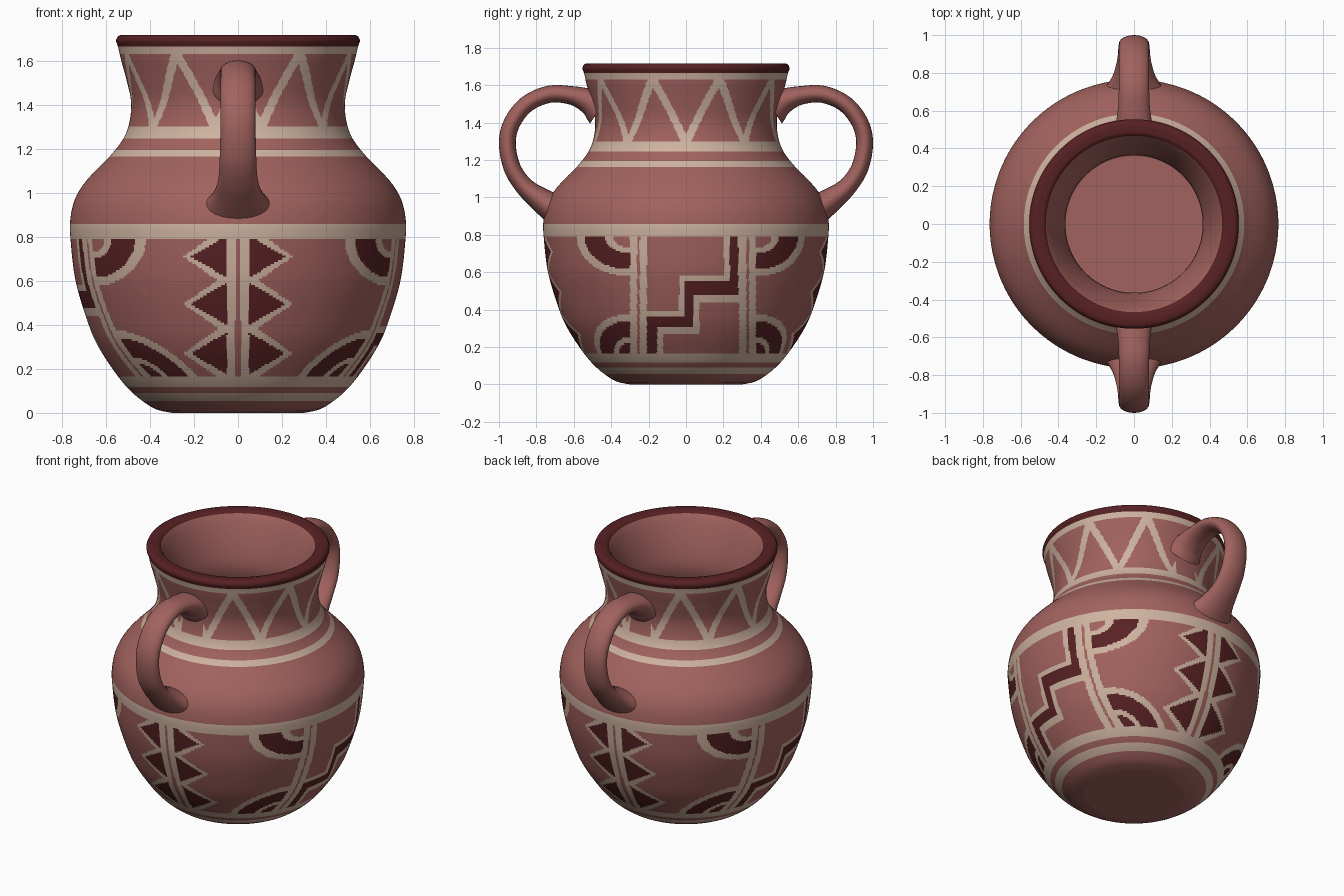
import bpy, bmesh, math
from mathutils import Vector

if "Cube" in bpy.data.objects:
    bpy.data.objects.remove(bpy.data.objects["Cube"])

SEG = 540
CLAY, CREAM, DARK = 0, 1, 2


def material(name, rgb):
    m = bpy.data.materials.new(name)
    m.diffuse_color = (*rgb, 1)
    m.use_nodes = True
    m.node_tree.nodes["Principled BSDF"].inputs["Base Color"].default_value = m.diffuse_color
    return m


mats = [material("terracotta", (0.36, 0.123, 0.112)),
        material("cream_slip", (0.62, 0.45, 0.35)),
        material("dark_maroon", (0.095, 0.015, 0.017))]


def spline(points, steps):
    """Catmull-Rom samples through points of any dimension."""
    pts = [Vector(p) for p in points]
    pts = [2 * pts[0] - pts[1]] + pts + [2 * pts[-1] - pts[-2]]
    out = []
    for a, b, c, d in zip(pts, pts[1:], pts[2:], pts[3:]):
        for i in range(steps):
            t = i / steps
            out.append(0.5 * (2 * b + (c - a) * t + (2 * a - 5 * b + 4 * c - d) * t * t
                              + (3 * b - a - 3 * c + d) * t ** 3))
    return out + [pts[-2]]


# Outer and inner pot profiles as (radius, height)
outer = spline([(.30, 0), (.37, .015), (.43, .05), (.49, .1), (.55, .17), (.63, .29), (.68, .4),
                (.74, .6), (.764, .8), (.764, .88), (.747, .96), (.71, 1.03), (.65, 1.1),
                (.58, 1.17), (.52, 1.25), (.493, 1.33), (.488, 1.42), (.51, 1.52),
                (.532, 1.6), (.547, 1.665), (.556, 1.69), (.548, 1.71)], 10)
inner = spline([(.535, 1.717), (.49, 1.715), (.468, 1.7), (.42, 1.6), (.38, 1.48), (.365, 1.38),
                (.39, 1.28), (.46, 1.17), (.58, 1.05), (.65, .88), (.64, .7), (.58, .4),
                (.46, .15), (.36, .09)], 2)


def radius_at(z):
    for a, b in zip(outer, outer[1:]):
        if a.y <= z <= b.y:
            return a.x + (b.x - a.x) * (z - a.y) / max(b.y - a.y, 1e-6)
    return outer[-1].x


# Painted horizontal bands: (top height, colour or pattern, rows)
BANDS = [(.055, CLAY, 6), (.09, CREAM, 2), (.118, CLAY, 2), (.165, CREAM, 3), (.79, "body", 66),
         (.857, CREAM, 4), (1.164, CLAY, 14), (1.195, CREAM, 2), (1.246, CLAY, 3),
         (1.30, CREAM, 3), (1.63, "neck", 36), (1.665, CREAM, 3), (1.71, DARK, 5)]

# Stepped dark motif as boxes (v0, z0, v1, z1) in the side panel
STEPS = [(-.21, .1, -.155, .36), (-.21, .305, .04, .36), (-.005, .305, .04, .55),
         (-.005, .475, .28, .55), (.235, .475, .28, .85)]


def in_steps(v, z, grow):
    return any(a - grow < v < c + grow and b - grow < z < d + grow for a, b, c, d in STEPS)


def quarter_fan(d, dz, core):
    """Quarter-round motif: angle and height distances from its corner."""
    q = math.hypot(d / math.radians(27), dz / .21)
    if q > 1:
        return CLAY
    if q > .83 or .28 < q < .42:
        return CREAM
    return DARK if q >= .42 else core


def body_pattern(x, y, z):
    # zigzag triangles under each handle
    u = abs(x)
    if u < .05:
        return CREAM if u > .012 else CLAY
    t = min(abs(z - c) for c in (.27, .495, .71)) / .11
    if u < .05 + .165 * (1 - 1.15 * t):
        return DARK
    if u < .09 + .16 * (1 - t):
        return CREAM
    # side panels repeat after half a turn
    if x < 0:
        x, y = -x, -y
    r, ang = math.hypot(x, y), math.atan2(y, x)
    if -.30 <= y <= .375:
        if y < -.21 or y > .285:
            return CLAY if abs(y + .255) < .007 or abs(y - .331) < .007 else CREAM
        if in_steps(y, z, 0):
            return DARK
        return CREAM if in_steps(y, z, .032) else CLAY
    d = -ang - math.asin(.30 / r) if y < 0 else ang - math.asin(.375 / r)
    if z > .48:
        return quarter_fan(d, .79 - z, CLAY)
    return quarter_fan(d, z - .165, DARK)


def neck_pattern(x, y, z):
    # zigzag line: low points at 0, 39 and 78 degrees from each side
    a = abs(math.degrees(math.atan2(y, abs(x))))
    if a > 81:
        return CLAY
    p = a % 39
    p = min(p, 39 - p)
    target = 19.5 * (z - 1.29) / .345
    return CREAM if abs(p - target) < 2.7 else CLAY


# Pot body: one lathed skin, coloured face by face
rings, kinds, z0 = [(outer[0].x, 0)], [], 0
for top, kind, rows in BANDS:
    for i in range(1, rows + 1):
        z = z0 + (top - z0) * i / rows
        rings.append((radius_at(z), z))
        kinds.append(kind)
    z0 = top
for i, p in enumerate(inner):
    rings.append((p.x, p.y))
    kinds.append(DARK if i < 5 else CLAY)

circle = [(math.cos(2 * math.pi * j / SEG), math.sin(2 * math.pi * j / SEG)) for j in range(SEG)]
verts = [(r * .997 * c, r * .997 * s, z) for r, z in rings for c, s in circle]
faces, colours = [], []
for i, kind in enumerate(kinds):
    zm = (rings[i][1] + rings[i + 1][1]) / 2
    rm = (rings[i][0] + rings[i + 1][0]) / 2
    for j in range(SEG):
        k = (j + 1) % SEG
        faces.append((i * SEG + j, i * SEG + k, (i + 1) * SEG + k, (i + 1) * SEG + j))
        am = 2 * math.pi * (j + .5) / SEG
        x, y = rm * math.cos(am), rm * math.sin(am)
        colours.append(body_pattern(x, y, zm) if kind == "body" else
                       neck_pattern(x, y, zm) if kind == "neck" else kind)
faces.append(tuple(reversed(range(SEG))))                      # underside
faces.append(tuple(range(len(kinds) * SEG, (len(kinds) + 1) * SEG)))  # inside floor
colours += [CLAY, CLAY]


def add_object(name, mesh):
    ob = bpy.data.objects.new(name, mesh)
    bpy.context.collection.objects.link(ob)
    return ob


mesh = bpy.data.meshes.new("pot_body")
mesh.from_pydata(verts, [], faces)
for m in mats:
    mesh.materials.append(m)
mesh.polygons.foreach_set("material_index", colours)
mesh.polygons.foreach_set("use_smooth", [True] * (len(faces) - 2) + [False] * 2)
mesh.update()
add_object("pot_body", mesh)

# Handles: flattened tube along (y, z), with half width and half thickness
HANDLE = [(.46, 1.48, .12, .10), (.52, 1.515, .10, .07), (.61, 1.545, .085, .05),
          (.73, 1.552, .08, .046), (.85, 1.50, .08, .045), (.93, 1.40, .08, .045),
          (.955, 1.29, .08, .045), (.93, 1.16, .083, .046), (.865, 1.06, .09, .05),
          (.78, .99, .115, .065), (.69, .93, .17, .085)]


def handle(name, side):
    path = spline(HANDLE, 5)
    bm = bmesh.new()
    loops = []
    for i, p in enumerate(path):
        a, b = path[max(i - 1, 0)], path[min(i + 1, len(path) - 1)]
        t = Vector((b[0] - a[0], b[1] - a[1])).normalized()
        ring = []
        for j in range(24):
            w = 2 * math.pi * j / 24
            off = math.sin(w) * p[3]
            ring.append(bm.verts.new((math.cos(w) * p[2],
                                      side * (p[0] - t.y * off), p[1] + t.x * off)))
        loops.append(ring)
    for r0, r1 in zip(loops, loops[1:]):
        for j in range(24):
            bm.faces.new((r0[j], r0[(j + 1) % 24], r1[(j + 1) % 24], r1[j])).smooth = True
    bm.faces.new(loops[0])
    bm.faces.new(loops[-1])
    bmesh.ops.recalc_face_normals(bm, faces=bm.faces)
    me = bpy.data.meshes.new(name)
    bm.to_mesh(me)
    bm.free()
    me.materials.append(mats[CLAY])
    add_object(name, me)


handle("front_handle", -1)
handle("back_handle", 1)
